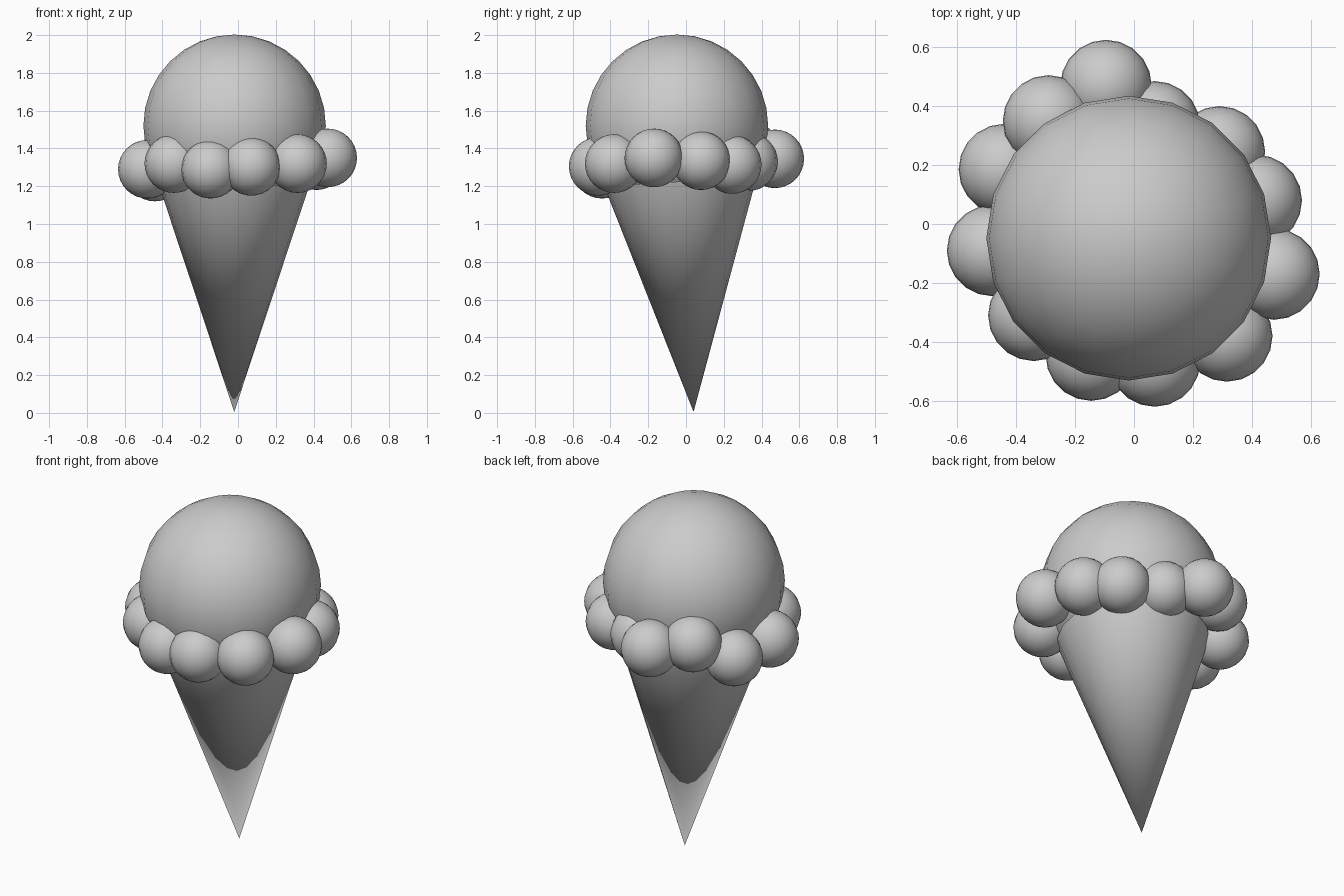
import bpy
from mathutils import Vector

if "Cube" in bpy.data.objects:
    bpy.data.objects.remove(bpy.data.objects["Cube"])


def ball(name, centre, radius, rings=16):
    bpy.ops.mesh.primitive_uv_sphere_add(segments=20, ring_count=rings, radius=radius, location=centre)
    bpy.context.object.name = name
    bpy.ops.object.shade_smooth()


# Slightly tilted waffle cone, point down
apex, rim = Vector((-0.02, 0.04, 0.005)), Vector((-0.02, -0.03, 1.225))
axis = rim - apex
bpy.ops.mesh.primitive_cone_add(vertices=20, radius1=0, radius2=0.405, depth=axis.length,
                                location=(apex + rim) / 2,
                                rotation=axis.to_track_quat('Z', 'Y').to_euler())
bpy.context.object.name = "cone"
bpy.ops.object.shade_smooth_by_angle()

# Main scoop
ball("scoop", (-0.018, -0.048, 1.52), 0.483)

# Uneven ring of small drips around the scoop
drips = [
    (0.475, -0.17, 1.35), (0.415, 0.08, 1.335), (0.29, 0.245, 1.315),
    (0.07, 0.33, 1.33), (-0.095, 0.47, 1.345), (-0.29, 0.35, 1.38),
    (-0.44, 0.185, 1.275), (-0.48, -0.09, 1.29), (-0.34, -0.31, 1.32),
    (-0.145, -0.445, 1.29), (0.07, -0.465, 1.305), (0.315, -0.38, 1.32),
]
for i, centre in enumerate(drips):
    ball(f"drip_{i + 1}", centre, 0.155)
